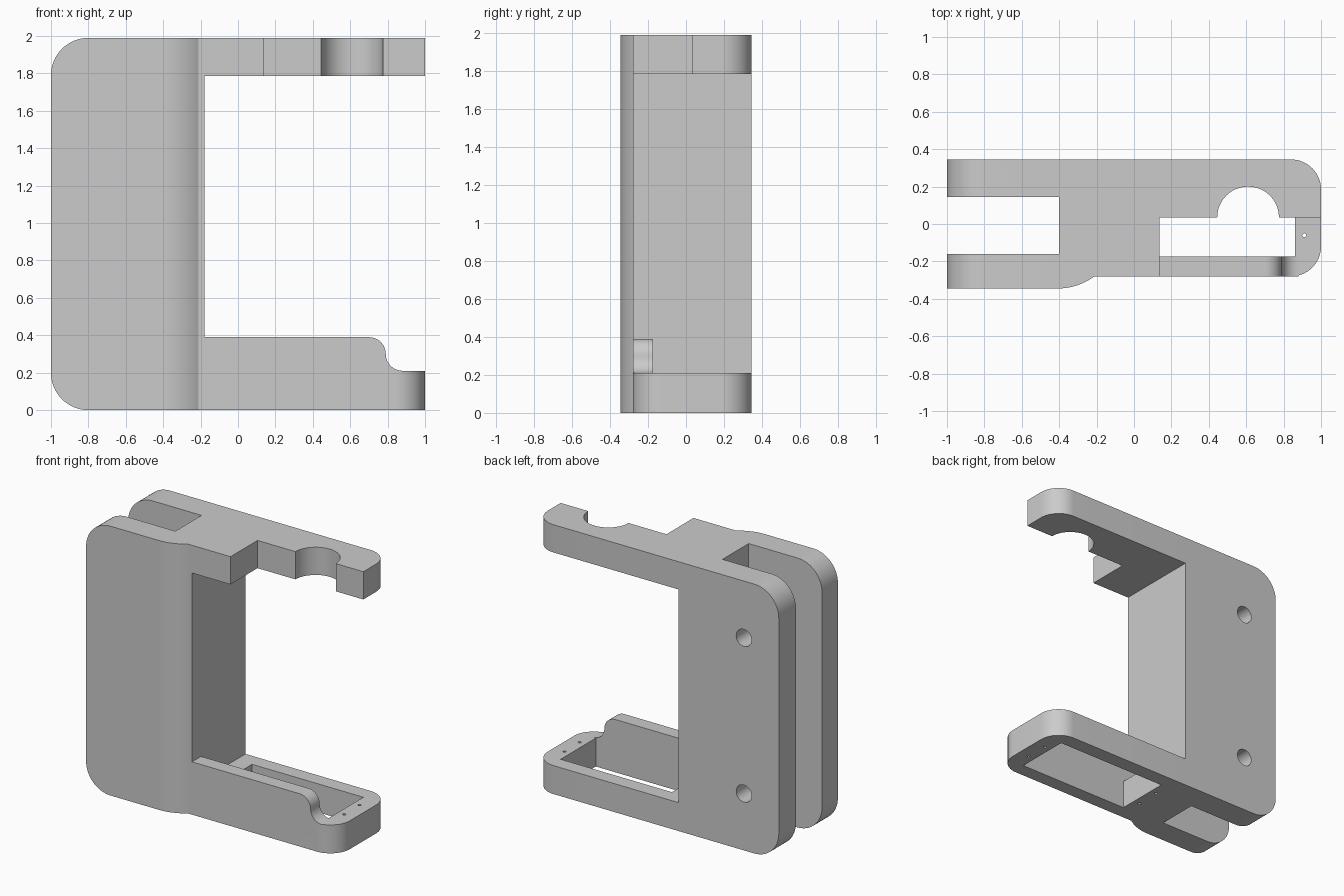
import bpy, bmesh, math
from mathutils import Vector

if "Cube" in bpy.data.objects:
    bpy.data.objects.remove(bpy.data.objects["Cube"])

grey = bpy.data.materials.new("light_grey")
grey.diffuse_color = (0.6, 0.6, 0.6, 1)
grey.use_nodes = True
grey.node_tree.nodes["Principled BSDF"].inputs["Base Color"].default_value = grey.diffuse_color


def arc(cx, cy, r, a0, a1, n=16):
    """Points on an arc, angles in degrees."""
    angles = [math.radians(a0 + (a1 - a0) * i / n) for i in range(n + 1)]
    return [(cx + r * math.cos(a), cy + r * math.sin(a)) for a in angles]


def prism(name, pts, lo, hi, axis="z"):
    """Extrude a 2D outline along z (xy outline) or y (xz outline)."""
    place = (lambda p, h: (p[0], p[1], h)) if axis == "z" else (lambda p, h: (p[0], h, p[1]))
    bm = bmesh.new()
    face = bm.faces.new([bm.verts.new(place(p, lo)) for p in pts])
    ext = bmesh.ops.extrude_face_region(bm, geom=[face])
    move = Vector(place((0, 0), hi - lo))
    bmesh.ops.translate(bm, vec=move, verts=[v for v in ext["geom"] if isinstance(v, bmesh.types.BMVert)])
    bmesh.ops.recalc_face_normals(bm, faces=bm.faces)
    mesh = bpy.data.meshes.new(name)
    bm.to_mesh(mesh)
    bm.free()
    mesh.materials.append(grey)
    ob = bpy.data.objects.new(name, mesh)
    bpy.context.collection.objects.link(ob)
    return ob


def rect(x0, x1, y0, y1):
    return [(x0, y0), (x1, y0), (x1, y1), (x0, y1)]


def boolean(target, tool, operation):
    """Apply a boolean and remove the tool object."""
    mod = target.modifiers.new("bool", "BOOLEAN")
    mod.operation, mod.solver, mod.object = operation, "EXACT", tool
    bpy.context.view_layer.objects.active = target
    bpy.ops.object.modifier_apply(modifier=mod.name)
    bpy.data.objects.remove(tool)


H, BACK, FRONT, STEP, INNER = 1.99, 0.345, -0.345, -0.28, -0.18
R = 0.16

# Upright body with the slot between two plates and a curved front step
bend = 0.335
sweep = math.degrees(math.acos(1 - (STEP - FRONT) / bend))
plan = [(-1, FRONT)] + arc(-0.41, FRONT + bend, bend, -90, -90 + sweep, 12)
plan += [(INNER, STEP), (INNER, BACK), (-1, BACK), (-1, 0.145), (-0.4, 0.145), (-0.4, -0.16), (-1, -0.16)]
frame = prism("clamp_frame", plan, 0, H)

# Rounded outer corners of the body
r = 0.2
side = [(0, 0), (0, H)] + arc(-1 + r, H - r, r, 90, 180) + arc(-1 + r, r, r, 180, 270)
boolean(frame, prism("corner_cutter", side, -0.5, 0.5, "y"), "INTERSECT")

# Bolt holes in the back plate
for z in (0.42, 1.57):
    boolean(frame, prism("bolt_cutter", arc(-0.715, z, 0.063, 0, 348.75, 31), 0.05, 0.5, "y"), "DIFFERENCE")

# Bottom tray with rounded end, rectangular opening and pilot holes
tray_plan = [(INNER, STEP)] + arc(1 - R, STEP + R, R, -90, 0) + arc(1 - R, BACK - R, R, 0, 90) + [(INNER, BACK)]
tray = prism("bottom_tray", tray_plan, 0, 0.21)
boolean(tray, prism("opening_cutter", rect(-0.05, 0.86, -0.175, 0.235), -0.1, 0.3), "DIFFERENCE")
for x in (-0.1, 0.91):
    for y in (-0.06, 0.12):
        boolean(tray, prism("pilot_cutter", arc(x, y, 0.011, 0, 330, 11), -0.1, 0.3), "DIFFERENCE")

# Front wall above the tray with an S-shaped end
wall_side = [(INNER, 0.21), (INNER, 0.39)] + arc(0.7, 0.3, 0.09, 90, 0, 10) + arc(0.88, 0.3, 0.09, 180, 270, 10)[1:]
wall = prism("front_wall", wall_side, STEP, -0.175, "y")

# Top arm with the half-round notch
top_plan = [(INNER, STEP), (0.135, STEP), (0.135, 0.035)] + arc(0.61, 0.035, 0.165, 180, 0, 24)
top_plan += [(1, 0.035)] + arc(1 - R, BACK - R, R, 0, 90) + [(INNER, BACK)]
arm = prism("top_arm", top_plan, 1.785, H)

# Merge the parts into one solid piece
for part in (tray, wall, arm):
    boolean(frame, part, "UNION")

bpy.ops.object.select_all(action="DESELECT")
frame.select_set(True)
bpy.context.view_layer.objects.active = frame
bpy.ops.object.shade_smooth_by_angle(angle=math.radians(25))
